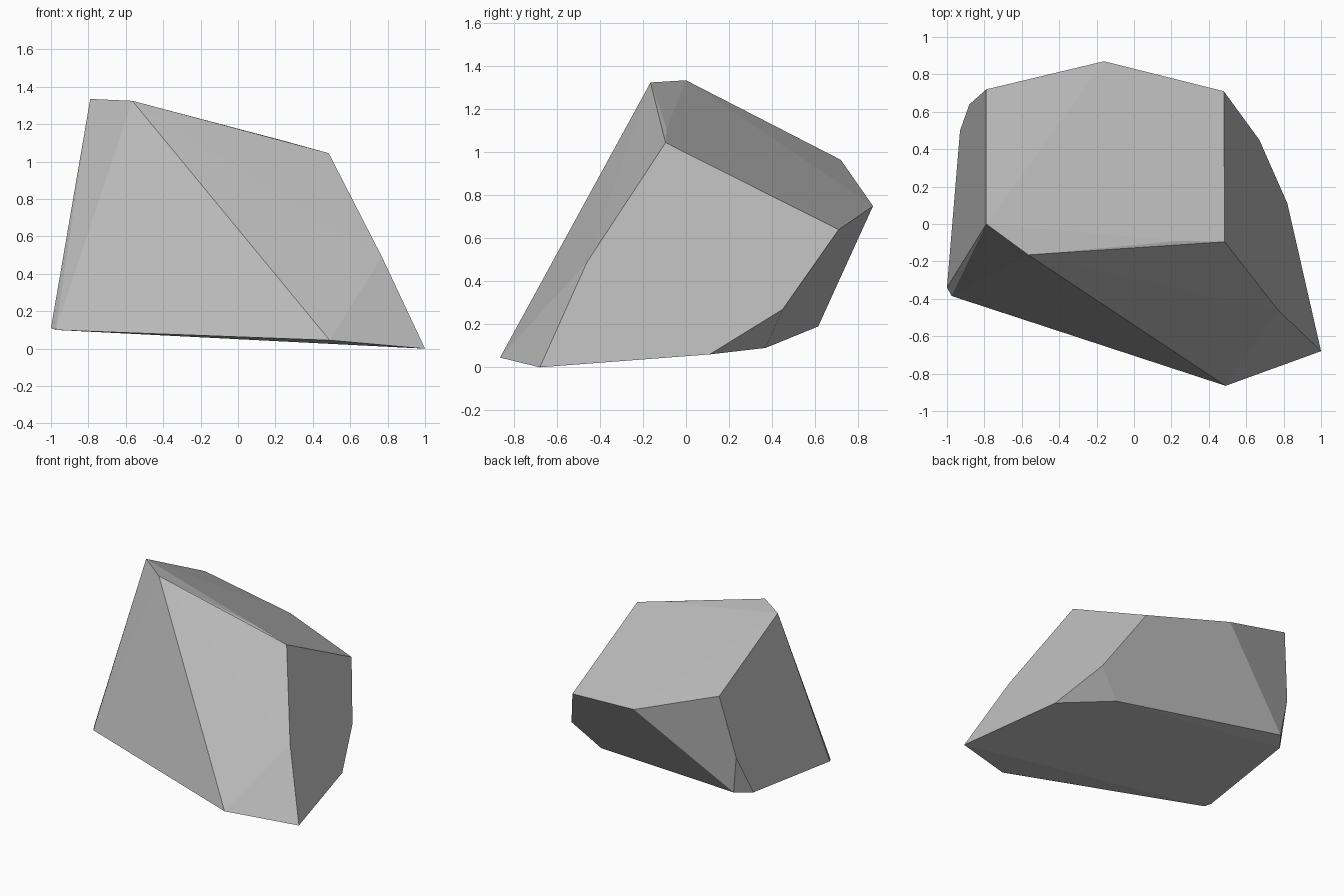
import bpy
import bmesh
import math
from mathutils import Vector

default_cube = bpy.data.objects.get("Cube")
if default_cube:
    bpy.data.objects.remove(default_cube, do_unlink=True)


def flat_material(name, color):
    material = bpy.data.materials.new(name)
    material.use_nodes = True
    material.diffuse_color = color
    shader = material.node_tree.nodes["Principled BSDF"]
    shader.inputs["Base Color"].default_value = color
    shader.inputs["Roughness"].default_value = 0.9
    return material


def faceted_stone(name, corners, material):
    """Wrap the corner points in a convex skin and merge coplanar facets."""
    bm = bmesh.new()
    for corner in corners:
        bm.verts.new(Vector(corner))
    hull = bmesh.ops.convex_hull(bm, input=bm.verts[:])
    loose = [v for v in bm.verts if not v.link_faces]
    bmesh.ops.delete(bm, geom=loose, context="VERTS")
    bmesh.ops.dissolve_limit(bm, angle_limit=math.radians(2),
                             verts=bm.verts[:], edges=bm.edges[:])
    bmesh.ops.recalc_face_normals(bm, faces=bm.faces[:])
    mesh = bpy.data.meshes.new(name)
    bm.to_mesh(mesh)
    bm.free()
    mesh.materials.append(material)
    stone = bpy.data.objects.new(name, mesh)
    bpy.context.collection.objects.link(stone)
    return stone


# Sloping top facet
top_rim = [
    (-.79, 0, 1.335), (-.565, -.165, 1.325), (.25, -.09, 1.11),
    (.485, -.095, 1.045), (.48, .71, .64), (-.16, .87, .75),
    (-.79, .72, .965),
]

# Corners between the top and the base
side_corners = [(.77, -.46, .49), (.67, .45, .27), (-.88, .64, .48)]

# Underside outline
base_rim = [
    (.49, -.865, .045), (1, -.68, 0), (.82, .11, .06), (.47, .37, .09),
    (-.84, .615, .19), (-.93, .5, .17), (-1, -.34, .11), (-.975, -.385, .1),
]

stone_gray = flat_material("stone gray", (.5, .5, .5, 1))
faceted_stone("rock", top_rim + side_corners + base_rim, stone_gray)
